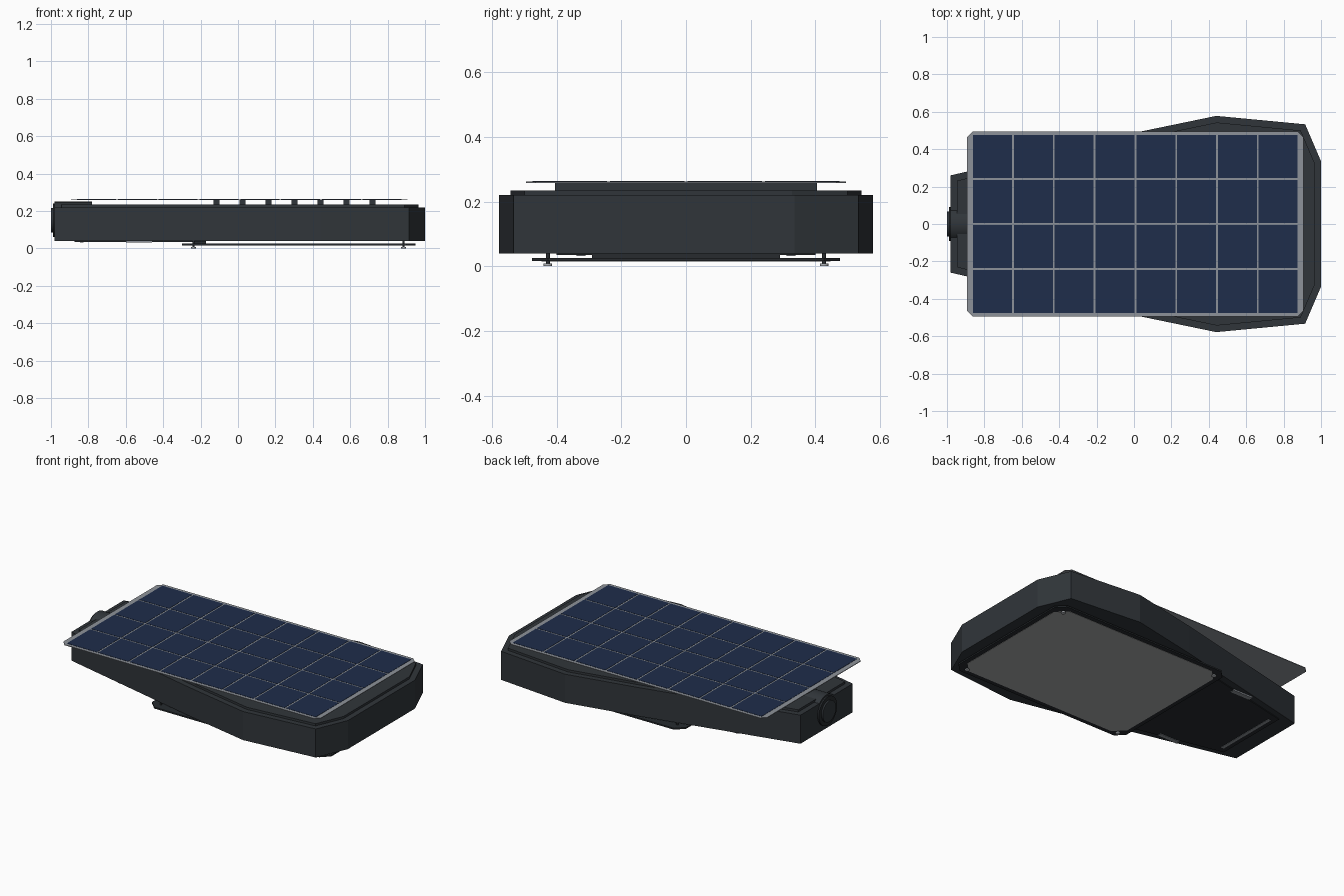
import bpy, bmesh, math
from mathutils import Matrix

if "Cube" in bpy.data.objects:
    bpy.data.objects.remove(bpy.data.objects["Cube"])


def mat(name, r, g, b):
    m = bpy.data.materials.new(name)
    m.diffuse_color = (r, g, b, 1)
    m.use_nodes = True
    m.node_tree.nodes["Principled BSDF"].inputs["Base Color"].default_value = m.diffuse_color
    return m


DARK = mat("dark_housing", 0.030, 0.036, 0.042)
BLACK = mat("black_trim", 0.020, 0.024, 0.028)
GREY = mat("grey_frame", 0.27, 0.29, 0.32)
NAVY = mat("solar_cell", 0.013, 0.026, 0.07)
LENS = mat("lens", 0.40, 0.41, 0.41)
STEEL = mat("steel", 0.45, 0.47, 0.50)


def finish(name, bm, material):
    bmesh.ops.recalc_face_normals(bm, faces=bm.faces)
    me = bpy.data.meshes.new(name)
    bm.to_mesh(me)
    bm.free()
    ob = bpy.data.objects.new(name, me)
    bpy.context.collection.objects.link(ob)
    me.materials.append(material)
    return ob


def plate(name, outline, z0, z1, material, step=None):
    """Extruded outline; step=(inset, rise) adds a raised tier on top."""
    bm = bmesh.new()
    base = bm.faces.new([bm.verts.new((x, y, z0)) for x, y in outline])
    ext = bmesh.ops.extrude_face_region(bm, geom=[base], use_keep_orig=True)["geom"]
    bmesh.ops.translate(bm, verts=[g for g in ext if isinstance(g, bmesh.types.BMVert)],
                        vec=(0, 0, z1 - z0))
    bmesh.ops.recalc_face_normals(bm, faces=bm.faces)
    if step:
        top = max(bm.faces, key=lambda f: f.calc_center_median().z)
        bmesh.ops.inset_individual(bm, faces=[top], thickness=step[0], use_even_offset=True)
        ext = bmesh.ops.extrude_discrete_faces(bm, faces=[top])["faces"]
        bmesh.ops.translate(bm, verts=ext[0].verts, vec=(0, 0, step[1]))
        bmesh.ops.remove_doubles(bm, verts=bm.verts, dist=1e-5)
    return finish(name, bm, material)


def cut_rect(x0, x1, y, c):
    """Rectangle symmetric in y with cut corners."""
    return [(x0 + c, -y), (x1 - c, -y), (x1, -y + c), (x1, y - c),
            (x1 - c, y), (x0 + c, y), (x0, y - c), (x0, -y + c)]


def mirror_y(half):
    return half + [(x, -y) for x, y in reversed(half)]


def boxes(name, items, material):
    bm = bmesh.new()
    for x0, x1, y0, y1, z0, z1 in items:
        m = (Matrix.Translation(((x0 + x1) / 2, (y0 + y1) / 2, (z0 + z1) / 2))
             @ Matrix.Diagonal((x1 - x0, y1 - y0, z1 - z0, 1)))
        bmesh.ops.create_cube(bm, size=1, matrix=m)
    return finish(name, bm, material)


def cyl(name, r, p, depth, material, axis="Z", seg=32):
    bm = bmesh.new()
    m = Matrix.Translation(p)
    if axis == "X":
        m = m @ Matrix.Rotation(math.pi / 2, 4, "Y")
    bmesh.ops.create_cone(bm, cap_ends=True, segments=seg, radius1=r, radius2=r,
                          depth=depth, matrix=m)
    ob = finish(name, bm, material)
    for f in ob.data.polygons:
        f.use_smooth = len(f.vertices) == 4
    for e in ob.data.edges:
        a, b = (ob.data.vertices[i].co for i in e.vertices)
        e.use_edge_sharp = abs((a - b).length - depth) > 1e-4
    return ob


# Housing with raised upper tier
hull = mirror_y([(-0.98, 0.26), (0.0, 0.487), (0.44, 0.578), (0.915, 0.533), (1.0, 0.335)])
plate("housing", hull, 0.04, 0.22, DARK, step=(0.035, 0.014))

# Cooling ribs carrying the solar panel
boxes("cooling_ribs", [(x - 0.016, x + 0.016, -0.405, 0.405, 0.23, 0.2575)
                       for x in (-0.115 + 0.139 * i for i in range(7))], DARK)

# Solar panel backing and 8 x 4 cells
plate("panel_backing", cut_rect(-0.892, 0.905, 0.495, 0.03), 0.2575, 0.2615, GREY)
w, h, gap = 1.745 / 8, 0.96 / 4, 0.005
boxes("solar_cells", [(-0.865 + i * w + gap, -0.865 + (i + 1) * w - gap,
                       -0.48 + j * h + gap, -0.48 + (j + 1) * h - gap, 0.260, 0.263)
                      for i in range(8) for j in range(4)], NAVY)

# Pole socket at the narrow end
cyl("socket_barrel", 0.10, (-0.88, 0, 0.15), 0.20, DARK, "X")
cyl("socket_flange", 0.09, (-0.982, 0, 0.15), 0.016, BLACK, "X")
cyl("socket_plug", 0.066, (-0.98, 0, 0.15), 0.04, DARK, "X")

# Underside: compartment cover, hinge strip, end seam, latches
plate("compartment_cover", mirror_y([(-0.875, 0.245), (-0.17, 0.40)]), 0.034, 0.041, BLACK)
boxes("hinge_strip", [(-0.24, -0.17, -0.29, 0.29, 0.022, 0.036)], BLACK)
boxes("cover_end_strip", [(-0.845, -0.825, -0.21, 0.21, 0.032, 0.036)], GREY)
boxes("cover_latches", [(-0.60, -0.46, s * 0.325 - 0.014, s * 0.325 + 0.014, 0.031, 0.041)
                        for s in (-1, 1)], GREY)

# Light frame and lens
plate("lens_frame", cut_rect(-0.30, 0.95, 0.477, 0.05), 0.016, 0.025, BLACK)
plate("light_lens", cut_rect(-0.27, 0.92, 0.447, 0.065), 0.0145, 0.018, LENS)

# Corner screws
for i, x in enumerate((-0.238, 0.885)):
    for j, y in enumerate((-0.427, 0.427)):
        cyl(f"screw_head_{i}{j}", 0.013, (x, y, 0.004), 0.008, STEEL, seg=16)
        cyl(f"screw_stem_{i}{j}", 0.006, (x, y, 0.024), 0.036, BLACK, seg=10)
